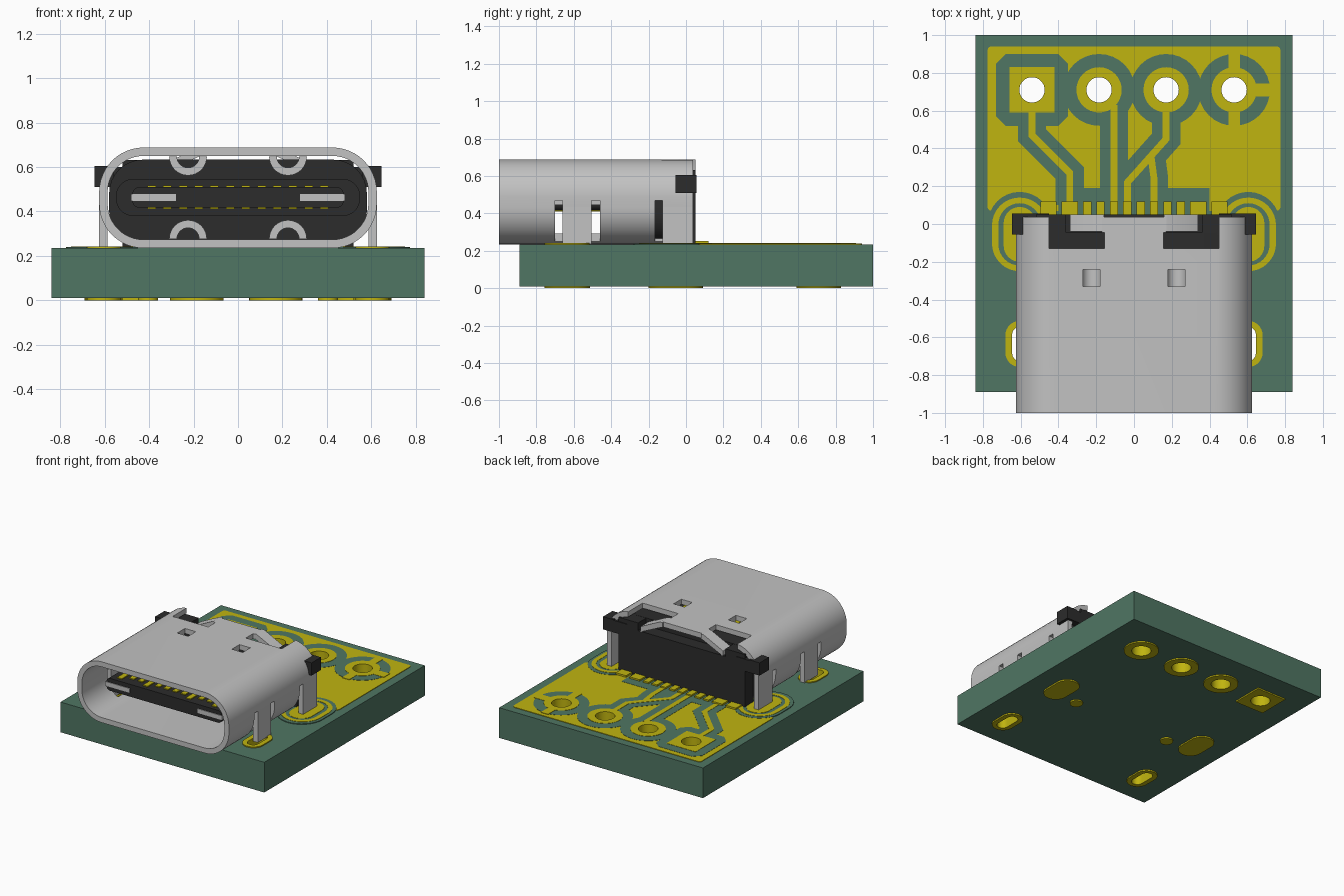
import bpy, bmesh, math
from mathutils import Vector
from mathutils.geometry import tessellate_polygon

if "Cube" in bpy.data.objects:
    bpy.data.objects.remove(bpy.data.objects["Cube"], do_unlink=True)


def material(name, rgb):
    m = bpy.data.materials.new(name)
    m.use_nodes = True
    m.diffuse_color = (*rgb, 1)
    m.node_tree.nodes["Principled BSDF"].inputs["Base Color"].default_value = (*rgb, 1)
    return m


GREEN = material("board green", (0.08, 0.18, 0.125))
COPPER = material("copper yellow", (0.53, 0.46, 0.005))
STEEL = material("shell grey", (0.54, 0.54, 0.54))
BLACK = material("plastic black", (0.025, 0.025, 0.025))
parts = []


def sheet(name, loops, lo, hi, mat, along_y=False):
    """Prism from an outer outline followed by hole outlines."""
    flat = [p for loop in loops for p in loop]
    tris = tessellate_polygon([[Vector((*p, 0)) for p in loop] for loop in loops])
    bm = bmesh.new()
    rows = [[bm.verts.new((a, h, b) if along_y else (a, b, h)) for a, b in flat] for h in (lo, hi)]
    for row in rows:
        for t in tris:
            bm.faces.new([row[i] for i in t])
    start = 0
    for loop in loops:
        n = len(loop)
        for i in range(n):
            a, b = start + i, start + (i + 1) % n
            bm.faces.new((rows[0][a], rows[0][b], rows[1][b], rows[1][a]))
        start += n
    bmesh.ops.recalc_face_normals(bm, faces=bm.faces)
    me = bpy.data.meshes.new(name)
    bm.to_mesh(me)
    bm.free()
    me.materials.append(mat)
    ob = bpy.data.objects.new(name, me)
    bpy.context.collection.objects.link(ob)
    parts.append(ob)
    return ob


def rrect(cx, cy, hx, hy, r, n=8):
    """Rounded rectangle outline; a circle when r equals both half sizes."""
    pts = []
    for q, (sx, sy) in enumerate(((1, 1), (-1, 1), (-1, -1), (1, -1))):
        for k in range(n + 1):
            a = (q + k / n) * math.pi / 2
            p = (cx + sx * (hx - r) + r * math.cos(a), cy + sy * (hy - r) + r * math.sin(a))
            if not pts or math.dist(p, pts[-1]) > 1e-5:
                pts.append(p)
    if math.dist(pts[0], pts[-1]) < 1e-5:
        pts.pop()
    return pts


def circle(cx, cy, r):
    return rrect(cx, cy, r, r, r)


def capsule(cx, cy, hx, hy):
    return rrect(cx, cy, hx, hy, hx)


def rect(x0, x1, y0, y1):
    return [(x0, y0), (x1, y0), (x1, y1), (x0, y1)]


def box(name, x0, x1, y0, y1, z0, z1, mat):
    return sheet(name, [rect(x0, x1, y0, y1)], z0, z1, mat)


def span(side, x0, x1):
    return sorted((side * x0, side * x1))


def ribbon(path, width):
    """Outline of a mitred strip along a path."""
    pts = [Vector(p) for p in path]
    left, right = [], []
    for i, p in enumerate(pts):
        d0 = (p - pts[i - 1]).normalized() if i else None
        d1 = (pts[i + 1] - p).normalized() if i < len(pts) - 1 else d0
        d0 = d0 or d1
        m = (d0 + d1).normalized()
        nrm = Vector((-m.y, m.x)) * (width / 2 / max(m.dot(d1), 0.3))
        left.append(tuple(p + nrm))
        right.append(tuple(p - nrm))
    return left + right[::-1]


# Board levels
TOP, POUR, GAP, TRACE = 0.235, 0.239, 0.2405, 0.2425
HX, HY, HR = (-0.54, -0.185, 0.17, 0.53), 0.71, 0.067
SX, SY, RY = 0.605, -0.635, -0.055
holes = [circle(x, HY, HR) for x in HX]

# Circuit board with pin holes and front slots
sheet("board", [rect(-0.84, 0.84, -0.89, 1.0)]
      + [circle(x, HY, 0.074) for x in HX]
      + [capsule(s * SX, SY, 0.047, 0.097) for s in (-1, 1)], 0.01, TOP, GREEN)
sheet("copper_pour", [rrect(0, 0.505, 0.775, 0.435, 0.02)] + holes, TOP, POUR, COPPER)

# Clearances, pads and plating around the pin holes
for i, x in enumerate(HX):
    hole = holes[i]
    pad = rrect(x, HY, 0.12, 0.12, 0.001, 1) if i == 0 else circle(x, HY, 0.12)
    gap = rrect(x, HY, 0.19, 0.19, 0.05, 1) if i == 0 else circle(x, HY, 0.19)
    sheet("pin_clearance", [gap, circle(x, HY, 0.115)], TOP, GAP, GREEN)
    sheet("pin_pad_top", [pad, hole], TOP, TRACE, COPPER)
    sheet("pin_pad_bottom", [pad, hole], 0, 0.011, COPPER)
    sheet("pin_plating", [circle(x, HY, 0.075), hole], 0.001, GAP, COPPER)
gx = HX[3]
for name, x0, x1, y0, y1 in (("up", gx - 0.03, gx + 0.03, HY + 0.1, HY + 0.2),
                             ("down", gx - 0.03, gx + 0.03, HY - 0.2, HY - 0.1),
                             ("right", gx + 0.1, gx + 0.2, HY - 0.035, HY + 0.035)):
    box("thermal_spoke_" + name, x0, x1, y0, y1, TOP, TRACE, COPPER)

# Traces with their clearance
box("contact_clearance", -0.4, 0.4, 0.05, 0.19, TOP, GAP, GREEN)
traces = [[(-0.54, 0.6), (-0.54, 0.47), (-0.34, 0.27), (-0.34, 0.1)],
          [(-0.106, 0.63), (-0.106, 0.1)],
          [(0.17, 0.6), (0.17, 0.45), (-0.035, 0.22), (-0.035, 0.1)],
          [(0.09, 0.36), (0.106, 0.24), (0.106, 0.1)]]
for i, path in enumerate(traces):
    sheet("trace_clearance", [ribbon(path, 0.15)], TOP, GAP, GREEN)
    sheet("trace", [ribbon(path, 0.036)], TOP, TRACE, COPPER)

for s in (-1, 1):
    x = s * SX
    # Front slot pads with plated walls
    slot = capsule(x, SY, 0.04, 0.09)
    sheet("front_slot_pad_top", [capsule(x, SY, 0.076, 0.122), slot], TOP, TRACE, COPPER)
    sheet("front_slot_pad_bottom", [capsule(x, SY, 0.076, 0.122), slot], 0, 0.011, COPPER)
    sheet("front_slot_plating", [capsule(x, SY, 0.048, 0.098), slot], 0.001, GAP, COPPER)
    # Rear anchor pads with a copper ring
    sheet("rear_anchor_clearance", [capsule(x, RY, 0.168, 0.225)], TOP, GAP, GREEN)
    sheet("rear_anchor_ring", [capsule(x, RY, 0.147, 0.195), capsule(x, RY, 0.113, 0.165)],
          TOP, TRACE, COPPER)
    sheet("rear_anchor_pad_top", [capsule(x, RY, 0.085, 0.145)], TOP, TRACE, COPPER)
    sheet("rear_anchor_pad_bottom", [capsule(x, RY, 0.085, 0.145)], 0, 0.011, COPPER)
    sheet("peg_disc", [circle(s * 0.405, -0.135, 0.045)], 0, 0.011, COPPER)
    # Solder contacts
    for cx, w in ((0.453, 0.085), (0.34, 0.085), (0.035, 0.044),
                  (0.106, 0.044), (0.177, 0.044), (0.248, 0.044)):
        box("solder_contact", s * cx - w / 2, s * cx + w / 2, 0.0, 0.12, TOP, 0.252, COPPER)

# Metal shell
MID = 0.4615
shell = sheet("shell", [rrect(0, MID, 0.625, 0.2265, 0.2, 12), rrect(0, MID, 0.587, 0.1885, 0.162, 12)],
              -1.0, 0.038, STEEL, True)
cuts = [(0.155, 0.45, -0.13, -0.045, 0.55, 0.8), (0.17, 0.45, -0.05, 0.1, 0.55, 0.8),
        (0.18, 0.27, -0.33, -0.24, 0.2, 0.8),
        (0.5, 0.7, -0.70, -0.66, 0.2, 0.47), (0.5, 0.7, -0.505, -0.46, 0.2, 0.47),
        (0.5, 0.7, -0.67, -0.5, 0.2, 0.43), (0.5, 0.7, -0.165, -0.125, 0.2, 0.47),
        (0.5, 0.7, -0.13, 0.1, 0.2, 0.43)]
for s in (-1, 1):
    for x0, x1, *rest in cuts:
        cutter = box("cutter", *span(s, x0, x1), *rest, STEEL)
        cutter.hide_render = True
        parts.remove(cutter)
        mod = shell.modifiers.new("cut", "BOOLEAN")
        mod.operation, mod.solver, mod.object = "DIFFERENCE", "EXACT", cutter
        bpy.context.view_layer.objects.active = shell
        bpy.ops.object.modifier_apply(modifier=mod.name)
        bpy.data.objects.remove(cutter, do_unlink=True)

arc = [k * math.pi / 16 for k in range(17)]
for s in (-1, 1):
    # Shell legs and bent rear tabs
    box("front_leg", *span(s, 0.587, 0.625), -0.66, -0.505, 0.236, 0.44, STEEL)
    box("rear_leg", *span(s, 0.587, 0.625), -0.125, 0.038, 0.236, 0.44, STEEL)
    sheet("rear_bent_tab", [[(s * a, b) for a, b in
          ((0.16, 0.688), (0.18, 0.688), (0.34, 0.61), (0.34, 0.57), (0.17, 0.65), (0.16, 0.65))]],
          -0.04, 0.05, STEEL, True)
    # Curled spring fingers, upper and lower
    for zc, d in ((0.647, -1), (0.276, 1)):
        ring = [(s * 0.225 + 0.085 * math.cos(a), zc + d * 0.085 * math.sin(a)) for a in arc]
        ring += [(s * 0.225 + 0.05 * math.cos(a), zc + d * 0.05 * math.sin(a)) for a in arc[::-1]]
        sheet("spring_finger", [ring], -0.33, -0.24, STEEL, True)
    # Housing ears and shoulders
    box("housing_ear", *span(s, 0.56, 0.645), -0.055, 0.055, 0.51, 0.605, BLACK)
    box("housing_ear_bridge", *span(s, 0.45, 0.57), 0.0, 0.055, 0.51, 0.6, BLACK)
    box("housing_shoulder", *span(s, 0.36, 0.52), -0.06, 0.05, 0.5, 0.632, BLACK)
    # Metal side plate in the tongue
    box("tongue_side_plate", *span(s, 0.28, 0.482), -0.875, -0.4, 0.447, 0.479, STEEL)

# Plastic housing and tongue
TZ = 0.463
sheet("housing_core", [rrect(0, 0.441, 0.58, 0.192, 0.15)], -0.2, -0.045, BLACK, True)
box("housing_back", -0.52, 0.52, -0.05, 0.05, 0.237, 0.575, BLACK)
sheet("tongue_base", [rrect(0, TZ, 0.55, 0.084, 0.08)], -0.42, -0.15, BLACK, True)
sheet("tongue", [rrect(0, TZ, 0.475, 0.046, 0.03)], -0.87, -0.3, BLACK, True)
for k in range(12):
    x = (k - 5.5) * 0.0707
    front = -0.84 if k in (0, 3, 8, 11) else -0.8
    for d in (-1, 1):
        z = TZ + d * 0.046
        box("tongue_contact", x - 0.019, x + 0.019, front, -0.41, z - 0.007, z + 0.007, COPPER)

# Smooth the curved parts, keeping edges crisp
bpy.ops.object.select_all(action="DESELECT")
for ob in parts:
    ob.select_set(True)
bpy.context.view_layer.objects.active = shell
bpy.ops.object.shade_smooth_by_angle(angle=math.radians(30))
